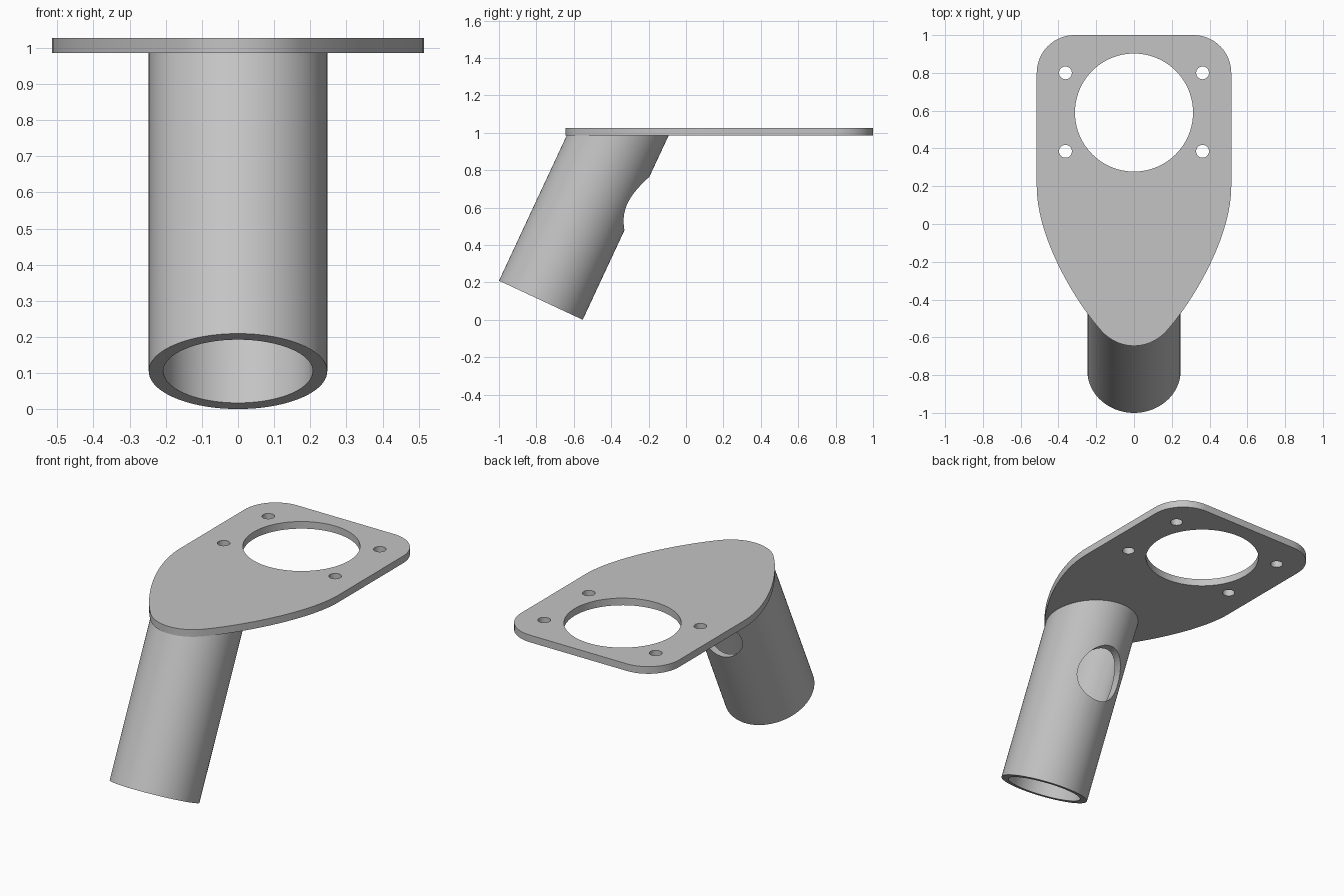
import bpy, bmesh
from math import sin, cos, tan, pi, radians, sqrt
from mathutils import Matrix, Vector
from mathutils.geometry import interpolate_bezier

if "Cube" in bpy.data.objects:
    bpy.data.objects.remove(bpy.data.objects["Cube"], do_unlink=True)

GREY = (0.55, 0.55, 0.55, 1)
grey = bpy.data.materials.new("plain_grey")
grey.use_nodes = True
grey.diffuse_color = GREY
grey.node_tree.nodes["Principled BSDF"].inputs["Base Color"].default_value = GREY

PLATE_LOW, PLATE_TOP = 0.985, 1.027
TILT = radians(25)
OUTER, INNER = 0.247, 0.207
FOOT = Vector((0, -0.776, 0.105))       # centre of the tube's open end
AXIS = Vector((0, sin(TILT), cos(TILT)))
SIDE = Vector((0, cos(TILT), -sin(TILT)))


def make_object(name, bm):
    bmesh.ops.recalc_face_normals(bm, faces=bm.faces)
    mesh = bpy.data.meshes.new(name)
    bm.to_mesh(mesh)
    bm.free()
    mesh.materials.append(grey)
    obj = bpy.data.objects.new(name, mesh)
    bpy.context.collection.objects.link(obj)
    return obj


def cylinder(name, radius, depth, centre, segments=64, turn=0):
    bm = bmesh.new()
    place = Matrix.Translation(centre) @ Matrix.Rotation(turn, 4, 'X')
    bmesh.ops.create_cone(bm, cap_ends=True, segments=segments, radius1=radius,
                          radius2=radius, depth=depth, matrix=place)
    return make_object(name, bm)


def activate(obj):
    bpy.ops.object.select_all(action='DESELECT')
    obj.select_set(True)
    bpy.context.view_layer.objects.active = obj


def cut(obj, cutter):
    cutter.hide_render = True
    mod = obj.modifiers.new("cut", 'BOOLEAN')
    mod.operation = 'DIFFERENCE'
    mod.solver = 'EXACT'
    mod.object = cutter
    activate(obj)
    bpy.ops.object.modifier_apply(modifier=mod.name)
    bpy.data.objects.remove(cutter, do_unlink=True)


def smooth(obj):
    activate(obj)
    bpy.ops.object.shade_smooth_by_angle(angle=radians(30))


# Mounting plate: right half of the outline, mirrored, then extruded
half = [Vector((0.315 + 0.2 * sin(a), 0.8 + 0.2 * cos(a)))
        for a in (i * pi / 32 for i in range(17))]
half += [p.to_2d() for p in interpolate_bezier(
    Vector((0.515, 0.2, 0)), Vector((0.515, -0.08, 0)),
    Vector((0.3, -0.427, 0)), Vector((0.17, -0.569, 0)), 28)]
nose_start = 0.76                        # angle where the rounded nose begins
half += [Vector((OUTER * sin(a), -0.37 - 0.275 * cos(a)))
         for a in (nose_start * (1 - i / 12) for i in range(1, 13))]
outline = half + [Vector((-p.x, p.y)) for p in reversed(half[:-1])]
bm = bmesh.new()
face = bm.faces.new([bm.verts.new((p.x, p.y, PLATE_LOW)) for p in outline])
raised = bmesh.ops.extrude_face_region(bm, geom=[face])["geom"]
bmesh.ops.translate(bm, vec=(0, 0, PLATE_TOP - PLATE_LOW),
                    verts=[v for v in raised if isinstance(v, bmesh.types.BMVert)])
plate = make_object("mounting_plate", bm)

# Large opening and four bolt holes
cut(plate, cylinder("opening_cutter", 0.3125, 0.3, (0, 0.59, 1), 96))
for x in (-0.363, 0.363):
    for y in (0.385, 0.8):
        cut(plate, cylinder("bolt_cutter", 0.034, 0.3, (x, y, 1), 32))
smooth(plate)

# Tilted tube: square-cut foot, top mitred flat against the plate
SEGMENTS = 96
bm = bmesh.new()
rings = []
for radius, at_top in ((OUTER, False), (OUTER, True), (INNER, True), (INNER, False)):
    ring = []
    for i in range(SEGMENTS):
        a = 2 * pi * i / SEGMENTS
        p = FOOT + Vector((radius * cos(a), 0, 0)) + SIDE * radius * sin(a)
        if at_top:
            p += AXIS * ((PLATE_LOW - p.z) / AXIS.z)
        ring.append(bm.verts.new(p))
    rings.append(ring)
for k in range(4):
    a, b = rings[k], rings[(k + 1) % 4]
    for i in range(SEGMENTS):
        j = (i + 1) % SEGMENTS
        bm.faces.new((a[i], a[j], b[j], b[i]))
tube = make_object("tilted_tube", bm)

# Round cable opening through the back wall only
cut(tube, cylinder("cable_cutter", 0.143, 0.55, (0, -0.275, 0.622), 64, pi / 2))
smooth(tube)
